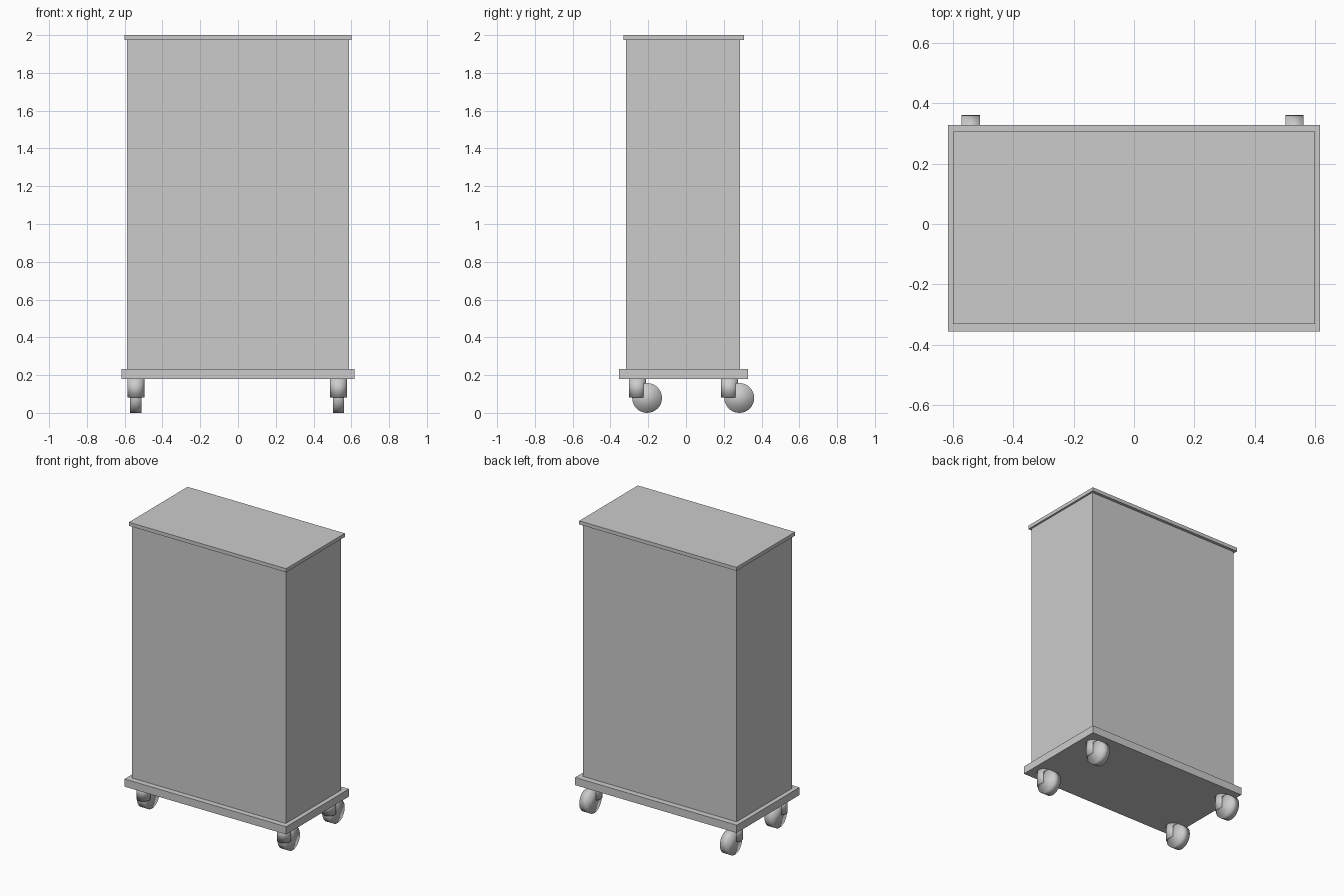
import bpy
from math import pi

if "Cube" in bpy.data.objects:
    bpy.data.objects.remove(bpy.data.objects["Cube"])


def box(name, x0, x1, y0, y1, z0, z1):
    bpy.ops.mesh.primitive_cube_add(
        size=1, location=((x0 + x1) / 2, (y0 + y1) / 2, (z0 + z1) / 2))
    ob = bpy.context.object
    ob.name = name
    ob.scale = (x1 - x0, y1 - y0, z1 - z0)
    bpy.ops.object.transform_apply(location=False, rotation=False, scale=True)
    return ob


def cylinder(name, radius, depth, location, rotation=(0, 0, 0)):
    bpy.ops.mesh.primitive_cylinder_add(
        vertices=32, radius=radius, depth=depth, location=location, rotation=rotation)
    ob = bpy.context.object
    ob.name = name
    bpy.ops.object.shade_smooth()
    return ob


# Cabinet: base plate, tall body and overhanging lid
box("base_plate", -0.617, 0.617, -0.356, 0.328, 0.18, 0.233)
box("cabinet_body", -0.587, 0.587, -0.317, 0.287, 0.233, 1.975)
box("lid", -0.60, 0.60, -0.332, 0.307, 1.975, 2.0)

# Four casters: vertical stem with a trailing wheel
for side, x in (("left", -0.541), ("right", 0.532)):
    for end, y in (("front", -0.258), ("back", 0.23)):
        cylinder(f"caster_stem_{end}_{side}", 0.045, 0.10, (x, y, 0.131))
        cylinder(f"caster_wheel_{end}_{side}", 0.079, 0.06,
                 (x, y + 0.052, 0.079), (0, pi / 2, 0))
